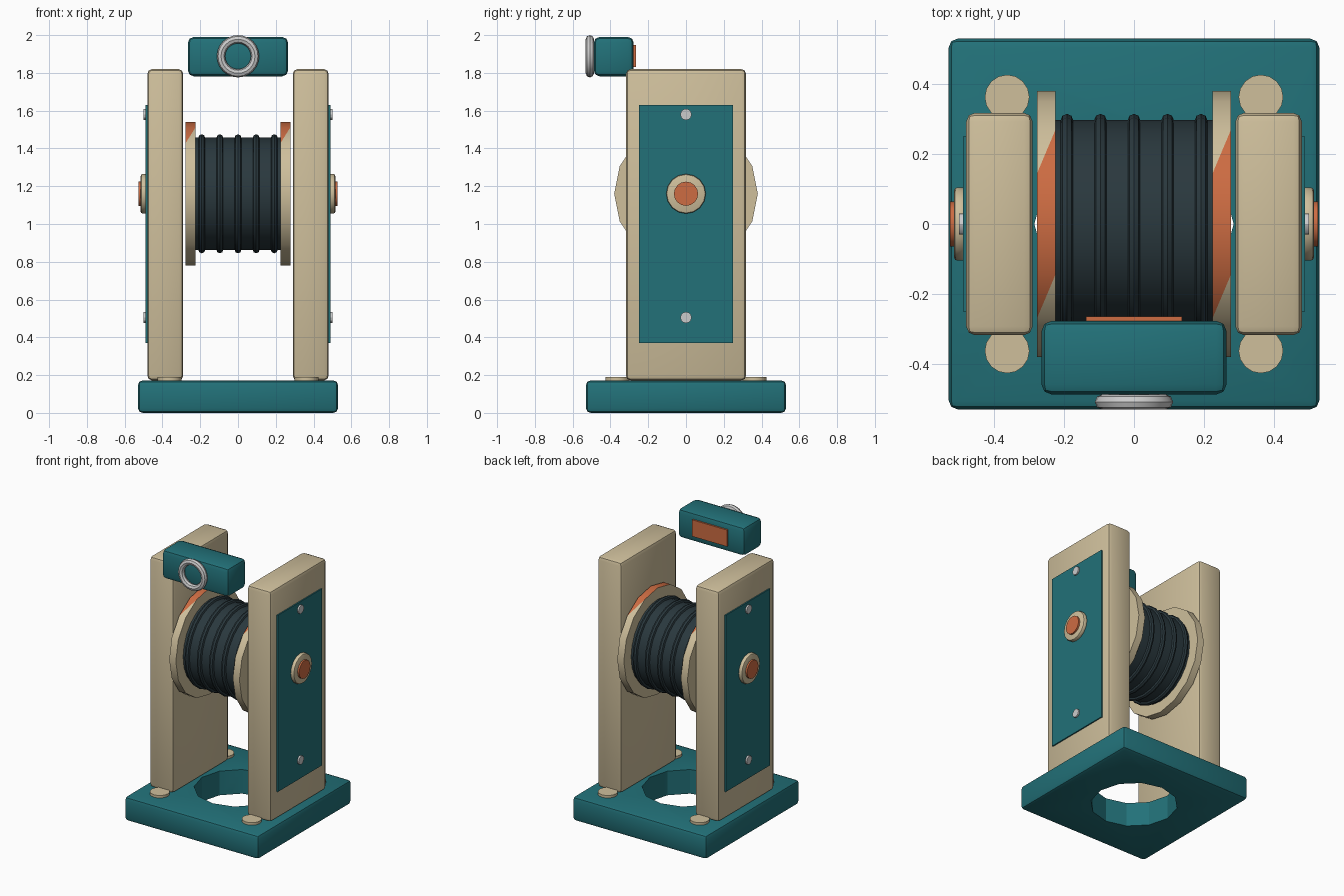
import bpy, bmesh, math
from mathutils import Vector

if "Cube" in bpy.data.objects:
    bpy.data.objects.remove(bpy.data.objects["Cube"])


def mat(name, rgb):
    m = bpy.data.materials.new(name)
    m.diffuse_color = (*rgb, 1)
    m.use_nodes = True
    m.node_tree.nodes["Principled BSDF"].inputs["Base Color"].default_value = m.diffuse_color
    return m


TEAL = mat("teal", (0.016, 0.165, 0.19))
BEIGE = mat("beige", (0.62, 0.52, 0.33))
ORANGE = mat("orange", (0.61, 0.15, 0.055))
DARK = mat("charcoal", (0.023, 0.04, 0.048))
AXLE_Z = 1.16


def finish(ob, name, m, bevel=0, segments=2):
    ob.name = name
    if m:
        ob.data.materials.append(m)
    if bevel:
        b = ob.modifiers.new("bevel", 'BEVEL')
        b.width, b.segments = bevel, segments
        b.limit_method, b.angle_limit = 'ANGLE', math.radians(40)
        bpy.ops.object.modifier_apply(modifier="bevel")
    bpy.ops.object.shade_smooth_by_angle(angle=math.radians(30))
    return ob


def box(name, lo, hi, m, bevel=0):
    lo, hi = Vector(lo), Vector(hi)
    bpy.ops.mesh.primitive_cube_add(size=1, location=(lo + hi) / 2)
    ob = bpy.context.object
    ob.scale = hi - lo
    bpy.ops.object.transform_apply(location=False, rotation=False, scale=True)
    return finish(ob, name, m, bevel)


def rod_x(name, x0, x1, r, m, y=0, z=AXLE_Z, n=16, bevel=0):
    bpy.ops.mesh.primitive_cylinder_add(vertices=n, radius=r, depth=abs(x1 - x0),
                                        location=((x0 + x1) / 2, y, z),
                                        rotation=(0, math.pi / 2, 0))
    return finish(bpy.context.object, name, m, bevel)


def ring(name, loc, rot, major, minor, m, n=24, k=8):
    bpy.ops.mesh.primitive_torus_add(location=loc, rotation=rot, major_radius=major,
                                     minor_radius=minor, major_segments=n, minor_segments=k)
    ob = finish(bpy.context.object, name, m)
    bpy.ops.object.shade_smooth()
    return ob


def flange(name, x0, x1, r=0.38, n=16):
    # disc with a two-colour rim: the top rim triangles are orange
    bm = bmesh.new()
    a, b = [[bm.verts.new((x, r * math.cos(2 * math.pi * i / n),
                           AXLE_Z + r * math.sin(2 * math.pi * i / n)))
             for i in range(n)] for x in (x0, x1)]
    bm.faces.new(a)
    bm.faces.new(b)
    for i in range(n):
        lo, hi = sorted((i, (i + 1) % n), key=lambda k: a[k].co.y)
        for tri in ((a[lo], b[lo], b[hi]), (a[lo], b[hi], a[hi])):
            f = bm.faces.new(tri)
            c = f.calc_center_median()
            f.material_index = int(c.z > AXLE_Z and abs(c.y) < 0.2)
    bmesh.ops.recalc_face_normals(bm, faces=bm.faces)
    me = bpy.data.meshes.new(name)
    bm.to_mesh(me)
    bm.free()
    ob = bpy.data.objects.new(name, me)
    bpy.context.collection.objects.link(ob)
    bpy.ops.object.select_all(action='DESELECT')
    ob.select_set(True)
    bpy.context.view_layer.objects.active = ob
    finish(ob, name, BEIGE)
    me.materials.append(ORANGE)


# base plate with a round opening
base = box("base", (-0.53, -0.53, 0), (0.53, 0.53, 0.172), TEAL, 0.025)
bpy.ops.mesh.primitive_cylinder_add(vertices=12, radius=0.285, depth=1)
cutter = bpy.context.object
cutter.hide_render = True
bpy.ops.object.select_all(action='DESELECT')
base.select_set(True)
bpy.context.view_layer.objects.active = base
cut = base.modifiers.new("hole", 'BOOLEAN')
cut.operation, cut.solver, cut.object = 'DIFFERENCE', 'EXACT', cutter
bpy.ops.object.modifier_apply(modifier="hole")
bpy.data.objects.remove(cutter)
bpy.ops.object.shade_smooth_by_angle(angle=math.radians(30))

# side posts with outer plates, screws, bearing and feet bolts
for s, side in ((-1, "left"), (1, "right")):
    def sbox(name, x0, x1, y, z0, z1, m, bevel=0):
        xs = sorted((s * x0, s * x1))
        box(f"{side}_{name}", (xs[0], -y, z0), (xs[1], y, z1), m, bevel)
    sbox("post", 0.29, 0.48, 0.318, 0.172, 1.82, BEIGE, 0.025)
    sbox("side_plate", 0.475, 0.489, 0.25, 0.37, 1.63, TEAL)
    for z in (0.505, 1.58):
        rod_x(f"{side}_screw", s * 0.48, s * 0.5, 0.03, None, z=z, n=12)
    rod_x(f"{side}_bearing", s * 0.48, s * 0.515, 0.105, BEIGE, bevel=0.01)
    rod_x(f"{side}_axle_cap", s * 0.48, s * 0.527, 0.064, ORANGE)
    for y in (-0.363, 0.363):
        bpy.ops.mesh.primitive_cylinder_add(vertices=16, radius=0.064, depth=0.03,
                                            location=(s * 0.363, y, 0.175))
        finish(bpy.context.object, f"{side}_foot_bolt", BEIGE)
    flange(f"{side}_flange", *sorted((s * 0.225, s * 0.277)))

# drum with wound ribs
rod_x("drum", -0.24, 0.24, 0.298, DARK, n=24)
for i in range(5):
    ring("drum_rib", ((i - 2) * 0.096, 0, AXLE_Z), (0, math.pi / 2, 0), 0.297, 0.018, DARK)

# upper block with pull ring and back insert
box("upper_block", (-0.265, -0.488, 1.782), (0.265, -0.277, 1.99), TEAL, 0.03)
box("block_insert", (-0.137, -0.29, 1.83), (0.137, -0.265, 1.948), ORANGE)
ring("pull_ring", (0, -0.509, 1.888), (math.pi / 2, 0, 0), 0.09, 0.022, None)
